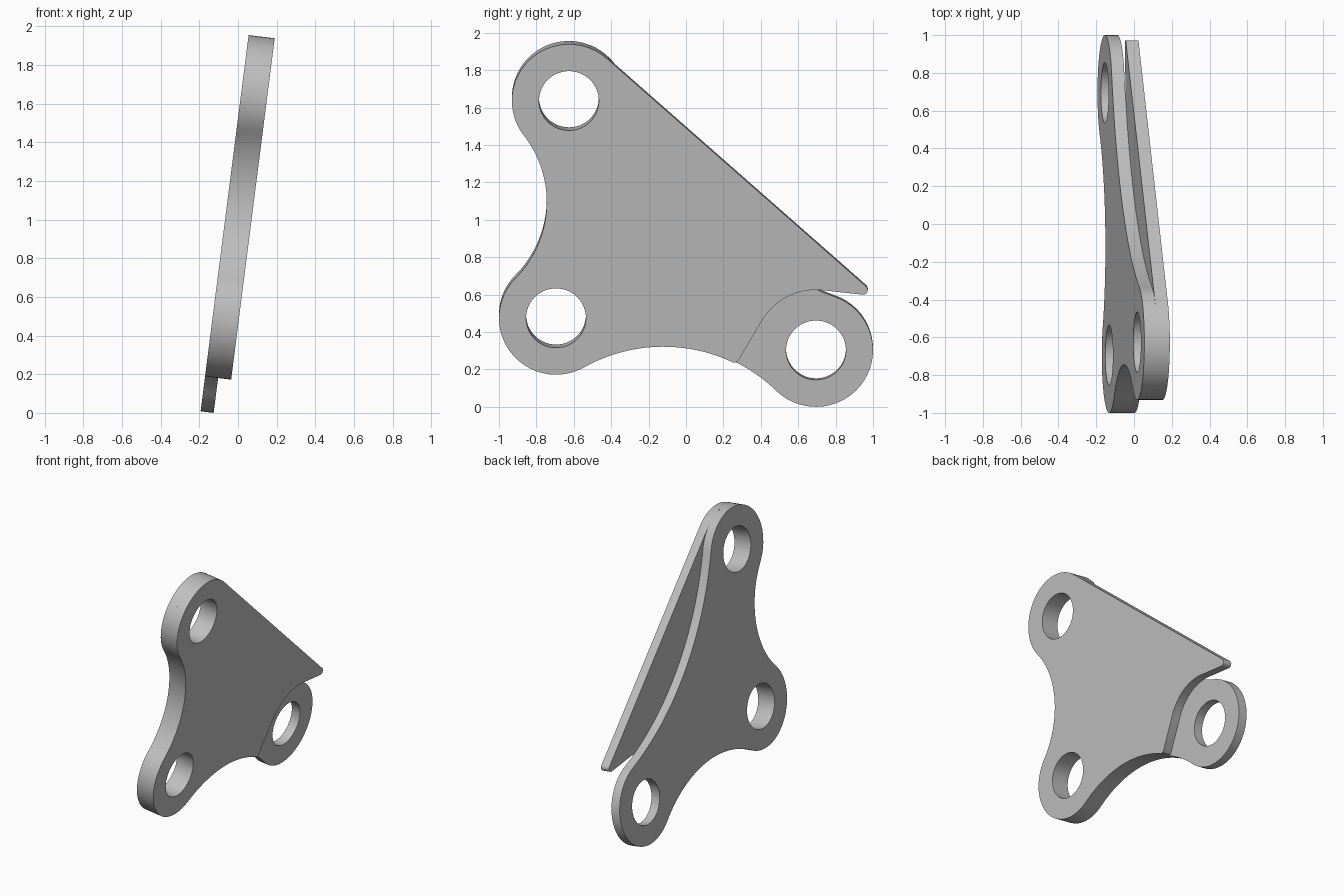
import bpy, bmesh, math
from mathutils import Vector, Matrix

cube = bpy.data.objects.get("Cube")
if cube:
    bpy.data.objects.remove(cube)

steel = bpy.data.materials.new("light_grey_metal")
steel.use_nodes = True
GREY = (0.52, 0.52, 0.52, 1)
steel.diffuse_color = GREY
steel.node_tree.nodes["Principled BSDF"].inputs["Base Color"].default_value = GREY

LAYER = 0.068                      # thickness of each layer
TILT = math.radians(7.27)
LOBE, HOLE = 0.305, 0.16
top, left, ring = Vector((-0.626, 1.658)), Vector((-0.695, 0.487)), Vector((0.695, 0.305))
tip, TIP_R, CLEAR_R = Vector((0.947, 0.638)), 0.025, 0.334


def polar(c, r, deg):
    a = math.radians(deg)
    return c + r * Vector((math.cos(a), math.sin(a)))


def arc(c, r, start, end, ccw=True, n=32):
    """Arc about c, from the direction of one point to that of another."""
    a = math.atan2(*(start - c).yx)
    b = math.atan2(*(end - c).yx)
    sweep = (b - a) % math.tau if ccw else -((a - b) % math.tau)
    return [polar(c, r, math.degrees(a + sweep * i / n)) for i in range(n + 1)]


def waist_centre(a, b, r):
    """Centre of the concave arc that touches two lobes on their outer side."""
    d = b - a
    out = Vector((d.y, -d.x)).normalized()
    return (a + b) / 2 + out * math.sqrt((r + LOBE) ** 2 - (d.length / 2) ** 2)


def plate(name, outline, holes, offset):
    """Flat layer with round holes, tilted into place."""
    cu = bpy.data.curves.new(name, "CURVE")
    cu.dimensions, cu.fill_mode, cu.extrude = "2D", "BOTH", LAYER / 2
    loops = [outline] + [[polar(h, HOLE, i * 5) for i in range(72)] for h in holes]
    for pts in loops:
        pts = [p for i, p in enumerate(pts) if (p - pts[i - 1]).length > 1e-4]
        sp = cu.splines.new("POLY")
        sp.points.add(len(pts) - 1)
        for q, p in zip(sp.points, pts):
            q.co = (p.x, p.y, 0, 1)
        sp.use_cyclic_u = True
    ob = bpy.data.objects.new(name, cu)
    bpy.context.collection.objects.link(ob)
    bpy.ops.object.select_all(action="DESELECT")
    ob.select_set(True)
    bpy.context.view_layer.objects.active = ob
    bpy.ops.object.convert(target="MESH")
    ob = bpy.context.object
    s, c = math.sin(TILT), math.cos(TILT)
    place = Matrix(((0, s, c, -0.126), (1, 0, 0, 0), (0, c, -s, 0), (0, 0, 0, 1)))
    bm = bmesh.new()
    bm.from_mesh(ob.data)
    bmesh.ops.remove_doubles(bm, verts=bm.verts, dist=1e-5)
    bmesh.ops.transform(bm, matrix=place @ Matrix.Translation((0, 0, offset)), verts=bm.verts)
    bmesh.ops.recalc_face_normals(bm, faces=bm.faces)
    bm.to_mesh(ob.data)
    bm.free()
    ob.data.materials.clear()
    ob.data.materials.append(steel)
    bpy.ops.object.shade_smooth_by_angle(angle=math.radians(30))


# Concave waists between the three lobes
R_SIDE, R_BASE, R_SLOPE = 0.587, 0.863, 1.86
side = waist_centre(top, left, R_SIDE)
base = waist_centre(left, ring, R_BASE)
slope = waist_centre(ring, top, R_SLOPE)
shared = arc(side, R_SIDE, top, left, False) + arc(left, LOBE, side, base)

# Three-lobed layer
plate("lobed_plate",
      arc(top, LOBE, slope, side) + shared + arc(base, R_BASE, left, ring, False)
      + arc(ring, LOBE, base, slope) + arc(slope, R_SLOPE, ring, top, False),
      (top, left, ring), -LAYER / 2)

# Pointed layer, cut back around the ring lobe
corner = Vector((0.25, 0.249))
d = tip - top
normal = math.degrees(math.atan2(d.y, d.x) + math.acos((LOBE - TIP_R) / d.length))
plate("pointed_plate",
      arc(top, LOBE, polar(top, 1, normal), side) + shared
      + arc(base, R_BASE, left, corner, False)
      + [Vector((0.268, 0.249)), Vector((0.28, 0.258))]
      + arc(ring, CLEAR_R, polar(ring, 1, 150), polar(ring, 1, 82), False)
      + arc(tip, TIP_R, polar(tip, 1, -98), polar(tip, 1, normal)),
      (top, left), LAYER / 2)
